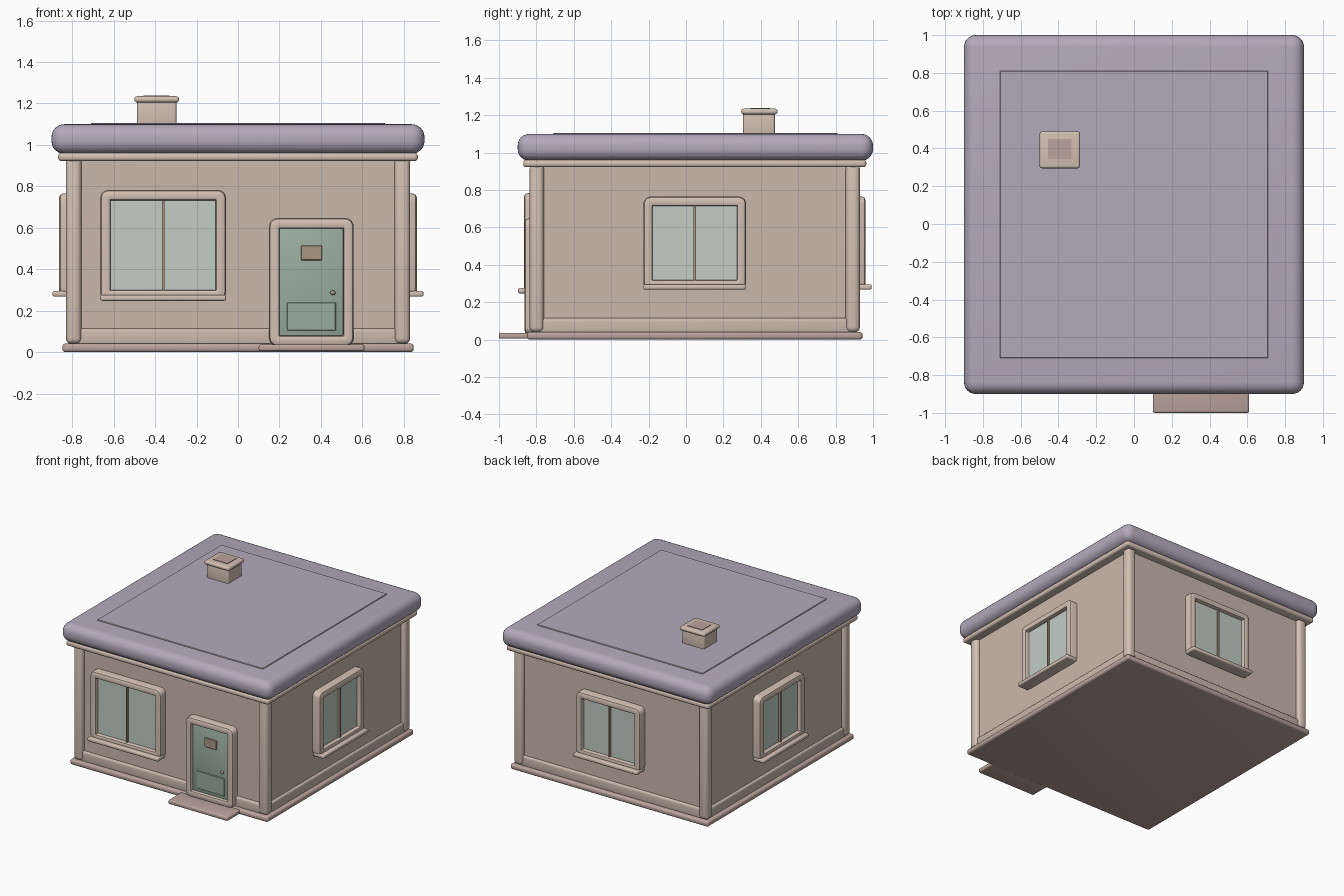
import bpy, bmesh, math
from mathutils import Matrix, Vector

if "Cube" in bpy.data.objects:
    bpy.data.objects.remove(bpy.data.objects["Cube"])

CY = 0.047            # centre of the house in y
HX, HY = 0.80, 0.85   # wall half sizes


def mat(name, r, g, b):
    m = bpy.data.materials.new(name)
    m.diffuse_color = (r, g, b, 1)
    m.use_nodes = True
    m.node_tree.nodes["Principled BSDF"].inputs["Base Color"].default_value = m.diffuse_color
    return m


WALL = mat("wall_beige", 0.60, 0.48, 0.41)
TRIM = mat("trim_cream", 0.66, 0.53, 0.45)
ROOF = mat("roof_mauve", 0.45, 0.40, 0.50)
STONE = mat("stone_pink", 0.50, 0.37, 0.34)
GLASS = mat("glass_green", 0.54, 0.61, 0.56)
DOOR = mat("door_green", 0.32, 0.42, 0.34)
BRASS = mat("brass_brown", 0.40, 0.31, 0.22)
I = Matrix.Identity(4)


def finish(name, bm, m, xf=I):
    bmesh.ops.recalc_face_normals(bm, faces=bm.faces)
    bm.transform(xf)
    me = bpy.data.meshes.new(name)
    bm.to_mesh(me)
    bm.free()
    me.materials.append(m)
    ob = bpy.data.objects.new(name, me)
    bpy.context.collection.objects.link(ob)
    return ob


def box(name, x, y, z, m, bev=0.0, seg=4, xf=I):
    """Box from (min, max) ranges with rounded edges."""
    bm = bmesh.new()
    bmesh.ops.create_cube(bm, size=1)
    lo, hi = Vector((x[0], y[0], z[0])), Vector((x[1], y[1], z[1]))
    for v in bm.verts:
        v.co = (lo + hi) / 2 + v.co * (hi - lo)
    if bev:
        bmesh.ops.bevel(bm, geom=bm.edges[:], offset=bev, segments=seg,
                        profile=0.5, affect='EDGES')
    return finish(name, bm, m, xf)


def round_rect(x, z, r, n=6):
    pts = []
    for k, (cx, cz) in enumerate(((x[1] - r, z[1] - r), (x[0] + r, z[1] - r),
                                  (x[0] + r, z[0] + r), (x[1] - r, z[0] + r))):
        for i in range(n + 1):
            a = math.pi / 2 * (k + i / n)
            pts.append((cx + r * math.cos(a), cz + r * math.sin(a)))
    return pts


def frame(name, x, z, w, depth, m, xf, r=0.04, b=0.018):
    """Rounded frame: a closed profile swept round a rounded rectangle."""
    prof = [(0, -0.01), (0, depth - b), (b * .3, depth - b * .3), (b, depth),
            (w - b * .6, depth), (w - b * .18, depth - b * .18), (w, depth - b * .6), (w, -0.01)]
    bm = bmesh.new()
    loops = []
    for d, h in prof:
        pts = round_rect((x[0] + d, x[1] - d), (z[0] + d, z[1] - d), max(r - d, 0.004))
        loops.append([bm.verts.new((px, -h, pz)) for px, pz in pts])
    for a, c in zip(loops, loops[1:] + loops[:1]):
        for i in range(len(a)):
            j = (i + 1) % len(a)
            bm.faces.new((a[i], a[j], c[j], c[i]))
    return finish(name, bm, m, xf)


def window(side, x, z, xf):
    w = 0.05
    frame(side + "_window_frame", x, z, w, 0.063, TRIM, xf)
    gx, gz = (x[0] + w - .005, x[1] - w + .005), (z[0] + w - .005, z[1] - w + .005)
    box(side + "_window_glass", gx, (-0.03, 0.01), gz, GLASS, xf=xf)
    c = sum(x) / 2
    box(side + "_window_mullion", (c - .006, c + .006), (-0.045, 0), gz, BRASS, xf=xf)
    box(side + "_window_sill", x, (-0.095, 0), (z[0] - .002, z[0] + .026), TRIM, .009, 3, xf)


def at_wall(x, y, deg):
    return Matrix.Translation((x, y, 0)) @ Matrix.Rotation(math.radians(deg), 4, 'Z')


# Base slab, walls and skirting
box("base_slab", (-.848, .848), (CY - .897, CY + .897), (0, .042), STONE, .016)
box("walls", (-HX, HX), (CY - HY, CY + HY), (.03, .95), WALL)
box("skirting", (-HX - .018, HX + .018), (CY - HY - .018, CY + HY + .018), (.03, .115), WALL, .016)

# Corner posts
for sx, nx in ((-1, "left"), (1, "right")):
    for sy, ny in ((-1, "front"), (1, "back")):
        px, py = sx * .793, CY + sy * .845
        box(f"{ny}_{nx}_corner_post", (px - .038, px + .038), (py - .038, py + .038),
            (.04, .94), TRIM, .027)

# Cornice and roof
box("cornice", (-.868, .868), (CY - .917, CY + .917), (.922, .962), TRIM, .016)
box("roof", (-.9, .9), (-.9, 1.0), (.957, 1.10), ROOF, .062, 6)
box("roof_panel", (-.71, .71), (-.71, .81), (1.08, 1.106), ROOF, .003, 1)

# Chimney
box("chimney_stack", (-.487, -.297), (.305, .475), (1.08, 1.215), TRIM, .012, 3)
box("chimney_cap", (-.50, -.285), (.295, .49), (1.205, 1.235), TRIM, .013)
box("chimney_flue", (-.455, -.33), (.345, .45), (1.21, 1.239), STONE)

# Windows on all four walls
front = at_wall(0, CY - HY, 0)
window("front", (-.665, -.058), (.25, .783), front)
window("right", (-.275, .275), (.27, .765), at_wall(HX, CY, 90))
window("back", (-.275, .275), (.27, .765), at_wall(0, CY + HY, 180))
window("left", (-.275, .275), (.27, .765), at_wall(-HX, CY, -90))

# Door with frame, plaque, lower panel and knob
frame("door_frame", (.15, .558), (.03, .647), .05, .06, TRIM, front)
box("door", (.198, .508), (-.035, .01), (.075, .598), DOOR, .004, 2, front)
box("door_plaque", (.304, .405), (-.043, 0), (.443, .515), BRASS, .003, 1, front)
box("door_lower_panel", (.236, .472), (-.041, 0), (.105, .24), DOOR, .003, 1, front)
bm = bmesh.new()
bmesh.ops.create_uvsphere(bm, u_segments=16, v_segments=10, radius=.012)
finish("door_knob", bm, BRASS, front @ Matrix.Translation((.458, -.046, .287)))

# Doorstep
box("doorstep", (.1, .61), (-1.0, -.80), (.005, .037), STONE, .01, 3)

bpy.ops.object.select_all(action='SELECT')
bpy.context.view_layer.objects.active = bpy.data.objects["walls"]
bpy.ops.object.shade_smooth_by_angle(angle=math.radians(35))
